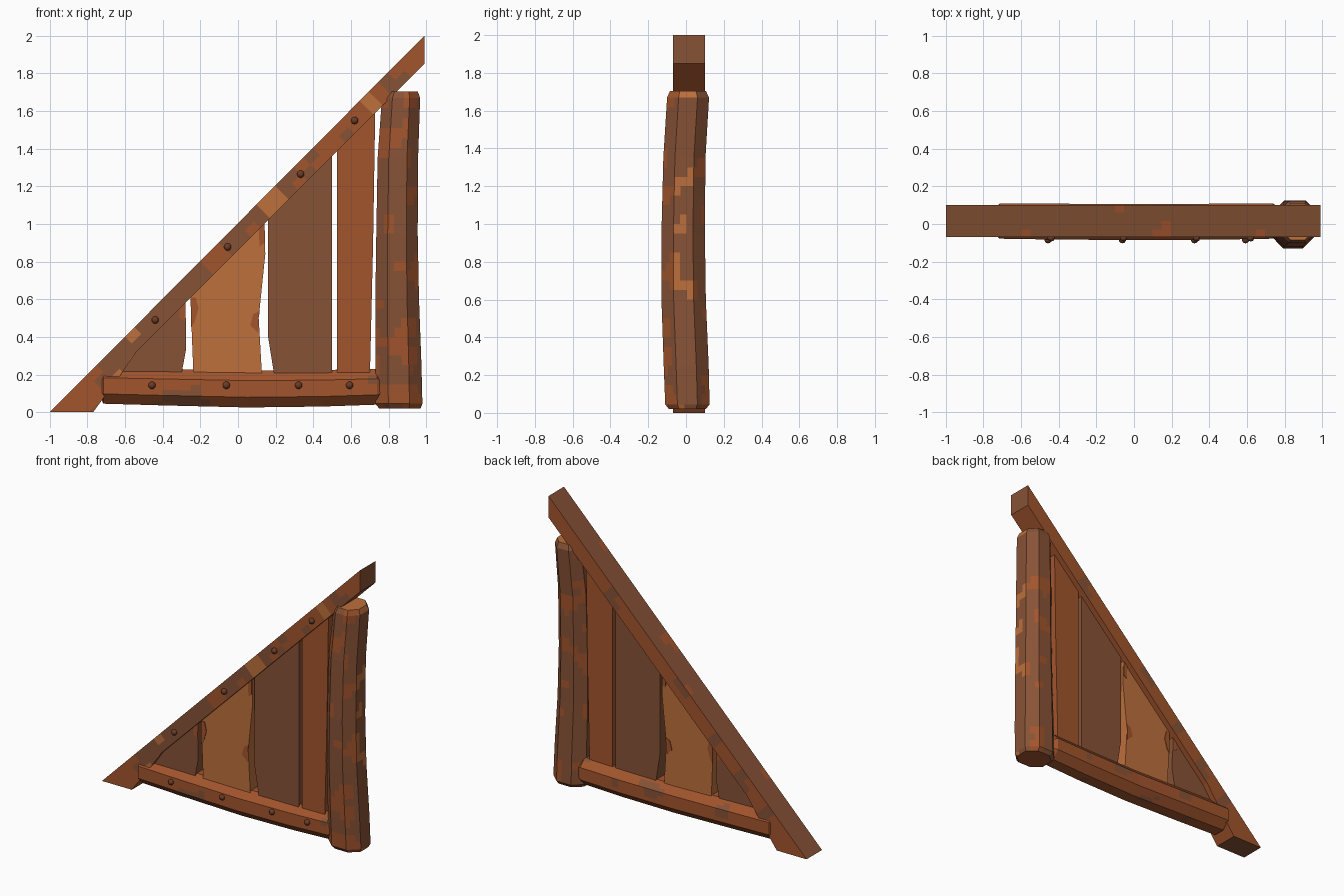
import bpy, bmesh, math
from mathutils import Vector, noise

cube = bpy.data.objects.get("Cube")
if cube:
    bpy.data.objects.remove(cube, do_unlink=True)


def material(name, colour):
    m = bpy.data.materials.new(name)
    m.use_nodes = True
    m.diffuse_color = (*colour, 1)
    m.node_tree.nodes["Principled BSDF"].inputs["Base Color"].default_value = (*colour, 1)
    return m


BROWN, RUST, LIGHT = 0, 1, 2
MATS = [material("brown wood", (0.245, 0.085, 0.037)),
        material("rust wood", (0.36, 0.09, 0.026)),
        material("light wood", (0.51, 0.16, 0.045))]
NAIL = material("nail brown", (0.15, 0.045, 0.02))


def finish(name, bm, rule=None, mats=MATS):
    bmesh.ops.recalc_face_normals(bm, faces=bm.faces)
    bm.normal_update()
    if rule:
        for f in bm.faces:
            f.material_index = rule(f.calc_center_median(), f.normal)
    me = bpy.data.meshes.new(name)
    bm.to_mesh(me)
    bm.free()
    for m in mats:
        me.materials.append(m)
    ob = bpy.data.objects.new(name, me)
    bpy.context.collection.objects.link(ob)
    return ob


def prism(outline, y0, y1):
    """Outline in x and z, pushed from y0 to y1."""
    bm = bmesh.new()
    face = bm.faces.new([bm.verts.new((x, y0, z)) for x, z in outline])
    ext = bmesh.ops.extrude_face_region(bm, geom=[face])["geom"]
    moved = [v for v in ext if isinstance(v, bmesh.types.BMVert)]
    bmesh.ops.translate(bm, vec=(0, y1 - y0, 0), verts=moved)
    return bm


def cut(bm, point, normal):
    geom = bm.verts[:] + bm.edges[:] + bm.faces[:]
    bmesh.ops.bisect_plane(bm, geom=geom, plane_co=point, plane_no=normal)


def log(keys, place, step=0.05, cols=3):
    """Chamfered tube through keys (t, a0, a1, b0, b1); place maps (t, a, b) to space."""
    c = 0.45
    octagon = [(c, -1), (1, -c), (1, c), (c, 1), (-c, 1), (-1, c), (-1, -c), (-c, -1)]
    ring = []
    for p, q in zip(octagon, octagon[1:] + octagon[:1]):
        ring += [Vector(p).lerp(Vector(q), i / cols) for i in range(cols)]
    sections = [keys[0]]
    for k0, k1 in zip(keys, keys[1:]):
        n = max(1, round((k1[0] - k0[0]) / step))
        sections += [[u + (v - u) * i / n for u, v in zip(k0, k1)] for i in range(1, n + 1)]
    bm = bmesh.new()
    rows = []
    for t, a0, a1, b0, b1 in sections:
        rows.append([bm.verts.new(place(t, (a0 + a1 + p.x * (a1 - a0)) / 2,
                                        (b0 + b1 + p.y * (b1 - b0)) / 2)) for p in ring])
    for r0, r1 in zip(rows, rows[1:]):
        for i in range(len(ring)):
            j = (i + 1) % len(ring)
            bm.faces.new((r0[i], r0[j], r1[j], r1[i]))
    bm.faces.new(rows[0])
    bm.faces.new(rows[-1])
    return bm


def blotch(p, scale, seed):
    return noise.noise(p * scale + Vector((seed, seed * 2, seed * 3)))


# Sloping beam, cut into cells so that its stains follow the grain
beam = prism([(-1, 0), (-0.77, 0), (-0.63, 0.19), (-0.54, 0.32), (0.99, 1.85), (0.99, 2)],
             -0.07, 0.1)
for i in range(1, 40):
    cut(beam, (-1 + i * 0.05, 0, i * 0.05), (1, 0, 1))
for k in (0.035, 0.07, 0.105):
    cut(beam, (-1 + k, 0, -k + 0.0), (1, 0, -1))
for y in (-0.03, 0.015, 0.06):
    cut(beam, (0, y, 0), (0, 1, 0))


def beam_colour(p, n):
    b = blotch(p, 6, 3.3)
    if n.y < -0.5:
        if b > 0.42:
            return LIGHT
        rusty = p.x > 0.36 or p.x < -0.78
        return RUST if rusty != (b < -0.3) else BROWN
    if n.y > 0.5:
        return BROWN if b > 0.3 else RUST
    if n.z < -0.3 and n.x > 0.3:
        return RUST
    return RUST if b > 0.42 and n.x < 0.5 else BROWN


finish("sloping_beam", beam, beam_colour)

# Upright post, slightly bowed toward the front
post = log([(0.02, 0.75, 0.97, -0.09, 0.105), (0.045, 0.73, 0.98, -0.11, 0.125),
            (0.25, 0.73, 0.975, -0.118, 0.12), (0.6, 0.73, 0.962, -0.13, 0.105),
            (0.95, 0.735, 0.955, -0.13, 0.1), (1.35, 0.742, 0.957, -0.12, 0.103),
            (1.67, 0.765, 0.968, -0.1, 0.122), (1.705, 0.785, 0.955, -0.085, 0.105)],
           lambda t, a, b: (a, b, t))


def post_colour(p, n):
    if n.z > 0.8:
        return LIGHT
    b = blotch(p, 8, 1.7)
    if n.x > 0.9 and abs(p.y) < 0.05 and b > 0.2:
        return LIGHT
    return RUST if b > 0.22 else BROWN


finish("upright_post", post, post_colour)

# Bottom rail, sagging a little in the middle
rail = log([(-0.74, -0.05, 0.08, 0.09, 0.17), (-0.715, -0.078, 0.108, 0.045, 0.235),
            (-0.4, -0.083, 0.108, 0.036, 0.23), (0.05, -0.085, 0.105, 0.025, 0.222),
            (0.45, -0.083, 0.108, 0.03, 0.224), (0.74, -0.078, 0.108, 0.04, 0.23),
            (0.785, -0.05, 0.08, 0.07, 0.19)],
           lambda t, a, b: (t, a, b))
finish("bottom_rail", rail,
       lambda p, n: BROWN if abs(n.x) > 0.9 or blotch(p, 7, 5.1) > 0.38 else RUST)

# Upright planks with uneven edges, set back from the beam
PLANKS = {
    "plank_far": (BROWN, [(-0.66, 0.15), (-0.31, 0.15), (-0.275, 0.34), (-0.28, 0.64),
                          (-0.6, 0.32)]),
    "plank_light": (LIGHT, [(-0.235, 0.15), (0.13, 0.15), (0.11, 0.5), (0.145, 0.84),
                            (0.14, 1.06), (-0.255, 0.66)]),
    "plank_wide": (BROWN, [(0.2, 0.15), (0.5, 0.15), (0.5, 1.42), (0.16, 1.08), (0.16, 0.4)]),
    "plank_near": (RUST, [(0.525, 0.15), (0.7, 0.15), (0.718, 0.9), (0.73, 1.65),
                          (0.525, 1.44)]),
}
for name, (colour, outline) in PLANKS.items():
    finish(name, prism(outline, -0.045, 0.06), lambda p, n: colour)

# Stains on the planks, as thin plates front and back
STAINS = {
    "left_edge": (RUST, [(-0.25, 0.45), (-0.23, 0.48), (-0.21, 0.55), (-0.225, 0.61), (-0.25, 0.61)]),
    "right_edge": (RUST, [(0.11, 0.42), (0.11, 0.5), (0.116, 0.54), (0.08, 0.52), (0.065, 0.46)]),
    "upper_edge": (RUST, [(0.115, 0.88), (0.14, 0.9), (0.14, 1.02), (0.11, 0.97)]),
    "far_edge": (RUST, [(-0.31, 0.5), (-0.278, 0.48), (-0.28, 0.59), (-0.31, 0.56)]),
}
for name, (colour, outline) in STAINS.items():
    for side, y in (("front", -0.049), ("back", 0.056)):
        finish(f"stain_{name}_{side}", prism(outline, y, y + 0.008), lambda p, n: colour)

# Round nail heads along the beam and the rail
HEADS = {"beam": (-0.073, [(-0.44, 0.49), (-0.055, 0.878), (0.333, 1.265), (0.62, 1.55)]),
         "rail": (-0.083, [(x, 0.143) for x in (-0.457, -0.062, 0.322, 0.593)])}
for part, (y, spots) in HEADS.items():
    for i, (x, z) in enumerate(spots):
        bm = bmesh.new()
        bmesh.ops.create_uvsphere(bm, u_segments=10, v_segments=8, radius=0.02)
        bmesh.ops.translate(bm, vec=(x, y, z), verts=bm.verts)
        ob = finish(f"nail_{part}_{i + 1}", bm, mats=[NAIL])
        ob.data.shade_smooth()
